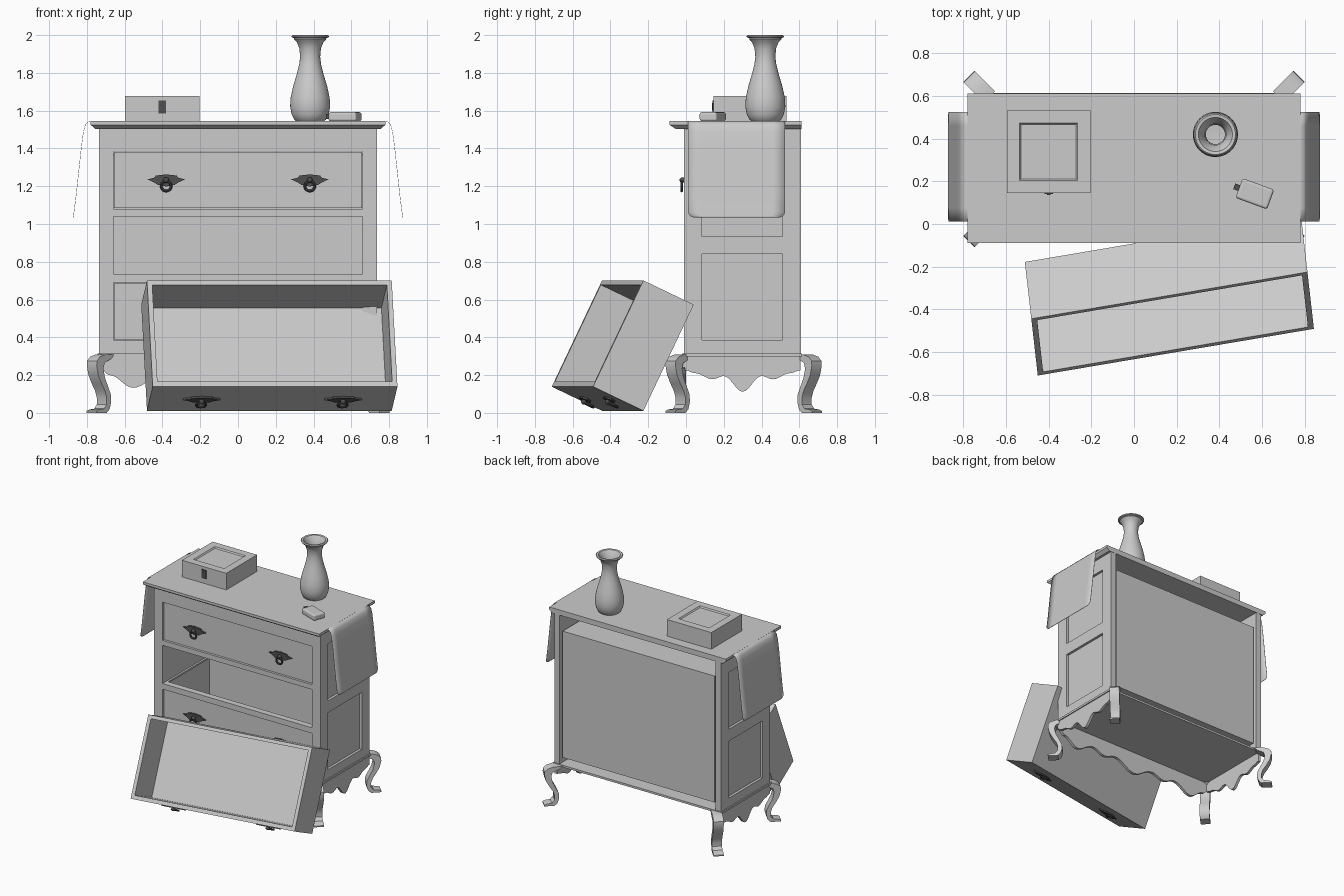
import bpy, bmesh, math
from mathutils import Matrix, Vector

if "Cube" in bpy.data.objects:
    bpy.data.objects.remove(bpy.data.objects["Cube"])


def material(name, v):
    m = bpy.data.materials.new(name)
    m.diffuse_color = (v, v, v, 1)
    m.use_nodes = True
    m.node_tree.nodes["Principled BSDF"].inputs["Base Color"].default_value = m.diffuse_color
    return m


GREY = material("pale grey", 0.6)
METAL = material("dark metal", 0.08)


def finish(name, bm, mat, smooth=False):
    bmesh.ops.recalc_face_normals(bm, faces=bm.faces)
    me = bpy.data.meshes.new(name)
    bm.to_mesh(me)
    bm.free()
    me.materials.append(mat)
    ob = bpy.data.objects.new(name, me)
    bpy.context.collection.objects.link(ob)
    if smooth:
        bpy.ops.object.select_all(action='DESELECT')
        ob.select_set(True)
        bpy.context.view_layer.objects.active = ob
        bpy.ops.object.shade_smooth_by_angle(angle=math.radians(40))
    return ob


def add_box(bm, x0, x1, y0, y1, z0, z1):
    mtx = Matrix.Translation(((x0 + x1) / 2, (y0 + y1) / 2, (z0 + z1) / 2)) @ \
        Matrix.Diagonal((x1 - x0, y1 - y0, z1 - z0, 1))
    return bmesh.ops.create_cube(bm, size=1, matrix=mtx)["verts"]


def boxes(name, mat, *dims, mtx=None):
    bm = bmesh.new()
    for d in dims:
        add_box(bm, *d)
    if mtx:
        bm.transform(mtx)
    return finish(name, bm, mat)


def add_prism(bm, pts, vec, mtx):
    """Extrude a flat outline (3D points) along vec, placed by mtx."""
    f = bm.faces.new([bm.verts.new(mtx @ Vector(p)) for p in pts])
    r = bmesh.ops.extrude_face_region(bm, geom=[f])
    d = mtx.to_3x3() @ Vector(vec)
    bmesh.ops.translate(bm, vec=d, verts=[v for v in r["geom"] if isinstance(v, bmesh.types.BMVert)])


# --- carcass ---
W, Y0, Y1 = 0.737, -0.01, 0.61
ROWS = [(0.385, 0.69), (0.735, 1.04), (1.08, 1.385)]
boxes("front_frame", GREY,
      (-W, -0.66, Y0, 0.04, 0.31, 1.51), (0.66, W, Y0, 0.04, 0.31, 1.51),
      (-0.66, 0.66, Y0, 0.04, 0.31, 0.385), (-0.66, 0.66, Y0, 0.04, 0.69, 0.735),
      (-0.66, 0.66, Y0, 0.04, 1.04, 1.08), (-0.66, 0.66, Y0, 0.04, 1.385, 1.51))
for s, side in ((-1, "left"), (1, "right")):
    def sb(a, b, *r):
        return (min(s * a, s * b), max(s * a, s * b)) + r
    boxes(side + "_side", GREY,
          sb(0.69, 0.717, 0.04, Y1, 0.31, 1.51),
          sb(0.717, W, 0.04, 0.085, 0.31, 1.51), sb(0.717, W, 0.51, Y1, 0.31, 1.51),
          sb(0.717, W, 0.085, 0.51, 0.31, 0.385), sb(0.717, W, 0.085, 0.51, 0.84, 0.935),
          sb(0.717, W, 0.085, 0.51, 1.39, 1.51))
    # thin runners that carry the missing middle drawer
    boxes(side + "_runner", GREY, sb(0.645, 0.66, 0.04, 0.585, 0.722, 0.735))
boxes("drawer_housing", GREY,
      (-0.672, -0.66, 0.04, 0.597, 0.365, 1.375), (0.66, 0.672, 0.04, 0.597, 0.365, 1.375),
      (-0.66, 0.66, 0.585, 0.597, 0.365, 1.375), (-0.66, 0.66, 0.04, 0.585, 0.365, 0.385),
      (-0.66, 0.66, 0.04, 0.585, 1.363, 1.375))
boxes("base_board", GREY, (-0.745, 0.745, -0.02, 0.615, 0.298, 0.314))

# table top with a chamfered lower lip on front and sides
bm = bmesh.new()
add_box(bm, -0.78, 0.78, -0.088, 0.612, 1.525, 1.545)
for v in add_box(bm, -0.78, 0.78, -0.088, 0.612, 1.503, 1.525):
    if v.co.z < 1.51:
        v.co.x *= 0.755 / 0.78
        v.co.y = max(v.co.y, -0.055)
finish("table_top", bm, GREY)


# --- scalloped aprons: half outlines mirrored about the centre ---
def apron(name, half, length, mtx, n=10):
    pts = []
    for (a, za), (b, zb) in zip(half, half[1:]):
        for i in range(n):
            t = i / n
            k = (1 - math.cos(math.pi * t)) / 2
            pts.append((a + (b - a) * t, 0, za + (zb - za) * k))
    pts.append((half[-1][0], 0, half[-1][1]))
    pts = pts + [(-x, y, z) for x, y, z in reversed(pts[:-1])]
    pts += [(length, 0, 0.3), (-length, 0, 0.3)]
    bm = bmesh.new()
    add_prism(bm, pts, (0, 0.022, 0), mtx)
    finish(name, bm, GREY)


apron("front_apron", [(-0.735, 0.24), (-0.68, 0.2), (-0.555, 0.133), (-0.4, 0.2), (-0.29, 0.165),
                      (-0.18, 0.195), (0, 0.12)], 0.735, Matrix.Translation((0, -0.022, 0)))
side_wave = [(-0.305, 0.225), (-0.25, 0.21), (-0.16, 0.178), (-0.1, 0.195), (0, 0.113)]
for s, side in ((-1, "left"), (1, "right")):
    apron(side + "_apron", side_wave, 0.305,
          Matrix.Translation((s * W, 0.3, 0)) @ Matrix.Rotation(s * math.pi / 2, 4, 'Z'))

# --- ribbon-like curved legs set diagonally at the corners ---
LEG = [(0.035, 0.31), (0.08, 0.297), (0.103, 0.275), (0.105, 0.25), (0.093, 0.2), (0.068, 0.155),
       (0.042, 0.115), (0.03, 0.08), (0.03, 0.045), (0.05, 0.022), (0.085, 0.018), (0.106, 0.01),
       (0.106, 0), (0.03, 0), (0.008, 0.02), (-0.004, 0.06), (0.0, 0.1), (0.02, 0.14),
       (0.043, 0.185), (0.055, 0.235), (0.045, 0.265), (0.0, 0.285), (-0.03, 0.31)]
for sx, side in ((-1, "left"), (1, "right")):
    for sy, end in ((-1, "front"), (1, "back")):
        bm = bmesh.new()
        ang = math.atan2(sy, sx)
        mtx = Matrix.Translation((sx * 0.70, 0.305 + sy * 0.313, 0)) @ Matrix.Rotation(ang, 4, 'Z')
        add_prism(bm, [(u, -0.037, z) for u, z in LEG], (0, 0.074, 0), mtx)
        finish(f"{end}_{side}_leg", bm, GREY, True)


# --- drawer pulls: pointed plate, knob and hanging ring ---
def pull(name, mtx):
    bm = bmesh.new()
    half = [(0.0, 0.03), (0.055, 0.024), (0.065, 0.012), (0.1, 0.004), (0.065, -0.012), (0.045, -0.025)]
    pts = half + [(0, -0.034)] + [(-x, z) for x, z in reversed(half[1:])]
    add_prism(bm, [(x, 0, z) for x, z in pts], (0, -0.014, 0), mtx)
    bmesh.ops.create_uvsphere(bm, u_segments=12, v_segments=8, radius=0.015,
                              matrix=mtx @ Matrix.Translation((0, -0.022, 0.0)))
    M, N = 20, 8
    ring = [[bm.verts.new(mtx @ Vector(((0.026 + 0.007 * math.cos(q)) * math.cos(p),
                                        -0.026 + 0.007 * math.sin(q),
                                        -0.032 + (0.026 + 0.007 * math.cos(q)) * math.sin(p))))
             for q in [2 * math.pi * j / N for j in range(N)]]
            for p in [2 * math.pi * i / M for i in range(M)]]
    for i in range(M):
        for j in range(N):
            bm.faces.new((ring[i][j], ring[(i + 1) % M][j],
                          ring[(i + 1) % M][(j + 1) % N], ring[i][(j + 1) % N]))
    finish(name, bm, METAL, True)


# closed top and bottom drawers
for label, (z0, z1) in (("bottom", ROWS[0]), ("top", ROWS[2])):
    boxes(label + "_drawer", GREY, (-0.656, 0.656, 0.002, 0.04, z0 + 0.004, z1 - 0.004))
    for s, side in ((-1, "left"), (1, "right")):
        pull(f"{label}_{side}_pull", Matrix.Translation((s * 0.38, 0.003, (z0 + z1) / 2)))

# --- fallen drawer, leaning on its front and slightly skewed ---
yaw, skew, tilt = math.radians(9.6), math.radians(6.5), math.radians(64.5)
back = Vector((-math.sin(skew), math.cos(skew), 0))
cols = (Vector((math.cos(yaw), math.sin(yaw), 0)),
        back * math.cos(tilt) + Vector((0, 0, math.sin(tilt))),
        back * -math.sin(tilt) + Vector((0, 0, math.cos(tilt))))
D = Matrix.Translation((0.166, -0.335, 0.011)) @ Matrix(cols).transposed().to_4x4()
boxes("fallen_drawer", GREY,
      (-0.657, 0.657, 0, 0.03, 0, 0.297), (-0.657, 0.657, 0.597, 0.623, 0, 0.297),
      (-0.657, -0.63, 0.03, 0.597, 0, 0.297), (0.63, 0.657, 0.03, 0.597, 0, 0.297),
      (-0.63, 0.63, 0.03, 0.597, 0, 0.012), mtx=D)
for s, side in ((-1, "left"), (1, "right")):
    pull(f"fallen_{side}_pull", D @ Matrix.Translation((s * 0.38, 0.004, 0.15)))

# --- cloth runner draped over both ends, lying flush in the top ---
side_path = [(0.872, 1.035), (0.857, 1.15), (0.843, 1.28), (0.83, 1.40), (0.818, 1.49), (0.808, 1.525),
             (0.796, 1.539), (0.78, 1.5435), (0.74, 1.5435)]


def split(p, q, ts):
    return [(p[0] + (q[0] - p[0]) * t, p[1] + (q[1] - p[1]) * t) for t in ts]


side_path = split(side_path[0], side_path[1], (0, 0.05, 0.13, 0.25)) + side_path[1:]
path = [(-x, z) for x, z in side_path] + side_path[::-1]
bm = bmesh.new()
rows = []
trim = [0.028, 0.014, 0.005, 0]
for i, (x, z) in enumerate(path):
    e = min(i, len(path) - 1 - i)
    h = 0.257 - (trim[e] if e < 4 else 0)
    rows.append([bm.verts.new((x, 0.268 + h * (k / 4 - 1), z)) for k in range(9)])
for a, b in zip(rows, rows[1:]):
    for k in range(8):
        bm.faces.new((a[k], a[k + 1], b[k + 1], b[k]))
cloth = finish("cloth_runner", bm, GREY, True)
mod = cloth.modifiers.new("thickness", 'SOLIDIFY')
mod.thickness = 0.002
mod.offset = 0

# --- keepsake box with framed lid and latch ---
bm = bmesh.new()
add_box(bm, -0.597, -0.205, 0.145, 0.533, 1.545, 1.678)
top = [f for f in bm.faces if f.calc_center_median().z > 1.677]
bmesh.ops.inset_region(bm, faces=top, thickness=0.06, use_even_offset=True)
bmesh.ops.inset_region(bm, faces=top, thickness=0.007, depth=-0.01, use_even_offset=True)
finish("keepsake_box", bm, GREY)
boxes("box_latch", METAL, (-0.42, -0.38, 0.14, 0.146, 1.585, 1.655),
      (-0.408, -0.392, 0.137, 0.141, 1.6, 1.64))

# --- vase, turned profile with a ringed lip and hollow neck ---
PROFILE = [(0, 1.545), (0.075, 1.545), (0.084, 1.553), (0.098, 1.58), (0.106, 1.622), (0.103, 1.67),
           (0.09, 1.73), (0.072, 1.79), (0.058, 1.845), (0.053, 1.885), (0.057, 1.93), (0.07, 1.962),
           (0.082, 1.974), (0.086, 1.98), (0.084, 1.984), (0.097, 1.988), (0.1, 1.994), (0.094, 2.0),
           (0.08, 1.998), (0.066, 1.975), (0.05, 1.94), (0.045, 1.88), (0.06, 1.78), (0.085, 1.66),
           (0.06, 1.57), (0, 1.565)]
bm = bmesh.new()
vs = [bm.verts.new((r, 0, z)) for r, z in PROFILE]
es = [bm.edges.new(p) for p in zip(vs, vs[1:])]
bmesh.ops.spin(bm, geom=vs + es, cent=(0, 0, 0), axis=(0, 0, 1), angle=2 * math.pi, steps=40)
bmesh.ops.remove_doubles(bm, verts=bm.verts, dist=0.0005)
vase = finish("vase", bm, GREY, True)
vase.location = (0.382, 0.42, 0)

# --- small bottle lying on its side ---
place = Matrix.Translation((0.566, 0.142, 1.545)) @ Matrix.Rotation(math.radians(-20), 4, 'Z')
bottle = boxes("small_bottle", GREY, (-0.078, 0.08, -0.049, 0.049, 0, 0.047), mtx=place)
bev = bottle.modifiers.new("rounding", 'BEVEL')
bev.width, bev.segments = 0.012, 3
boxes("bottle_cap", METAL, (-0.102, -0.076, -0.014, 0.014, 0.01, 0.038), mtx=place)
